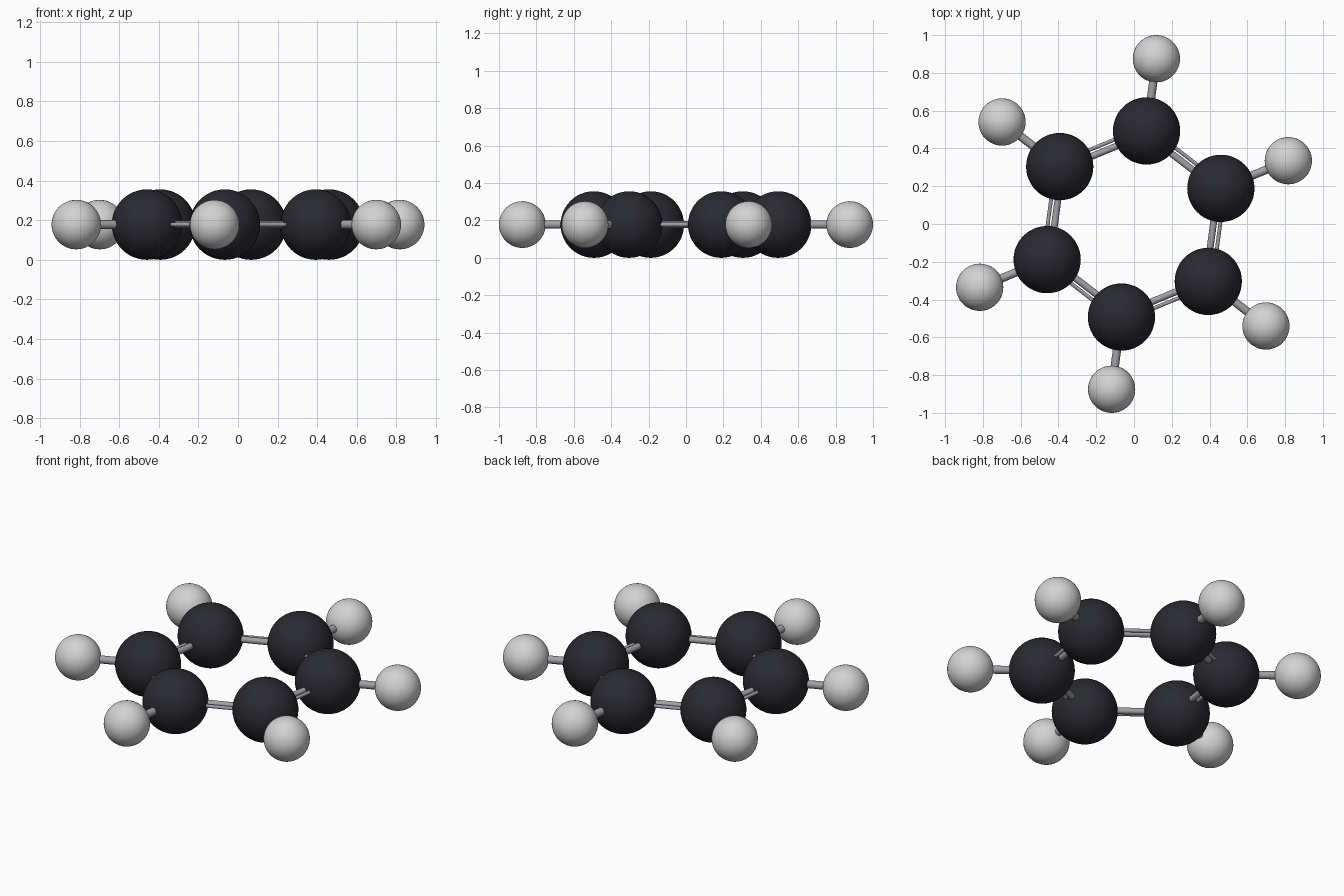
import bpy
from math import cos, sin, radians
from mathutils import Vector

cube = bpy.data.objects.get("Cube")
if cube:
    bpy.data.objects.remove(cube)

CARBON_R, HYDROGEN_R = 0.178, 0.125
CARBON_RING, HYDROGEN_RING = 0.497, 0.883
TWIST = 22.3


def material(name, color):
    m = bpy.data.materials.new(name)
    m.use_nodes = True
    m.diffuse_color = (*color, 1)
    m.node_tree.nodes["Principled BSDF"].inputs["Base Color"].default_value = (*color, 1)
    return m


black = material("charcoal", (0.022, 0.022, 0.03))
white = material("light grey", (0.65, 0.65, 0.65))
grey = material("bond grey", (0.35, 0.35, 0.38))


def finish(name, mat):
    ob = bpy.context.object
    ob.name = name
    ob.data.materials.append(mat)
    bpy.ops.object.shade_smooth_by_angle()


def atom(name, pos, radius, mat):
    bpy.ops.mesh.primitive_uv_sphere_add(segments=48, ring_count=24, radius=radius, location=pos)
    finish(name, mat)


def bond(name, a, b, radius):
    axis = b - a
    bpy.ops.mesh.primitive_cylinder_add(vertices=20, radius=radius, depth=axis.length, location=(a + b) / 2)
    bpy.context.object.rotation_euler = axis.to_track_quat('Z', 'Y').to_euler()
    finish(name, grey)


def on_ring(radius, i):
    a = radians(TWIST + 60 * i)
    return Vector((radius * cos(a), radius * sin(a), CARBON_R))


for i in range(6):
    # Atoms and the single bond between them
    carbon, hydrogen = on_ring(CARBON_RING, i), on_ring(HYDROGEN_RING, i)
    atom(f"carbon_atom_{i + 1}", carbon, CARBON_R, black)
    atom(f"hydrogen_atom_{i + 1}", hydrogen, HYDROGEN_R, white)
    bond(f"outer_bond_{i + 1}", carbon, hydrogen, 0.022)
    # Ring bond: a thick inner rod and a thin outer rod
    following = on_ring(CARBON_RING, i + 1)
    outward = (carbon + following) / 2
    outward.z = 0
    outward.normalize()
    for label, offset, radius in (("inner", -0.014, 0.018), ("outer", 0.022, 0.01)):
        shift = outward * offset
        bond(f"ring_bond_{label}_{i + 1}", carbon + shift, following + shift, radius)
